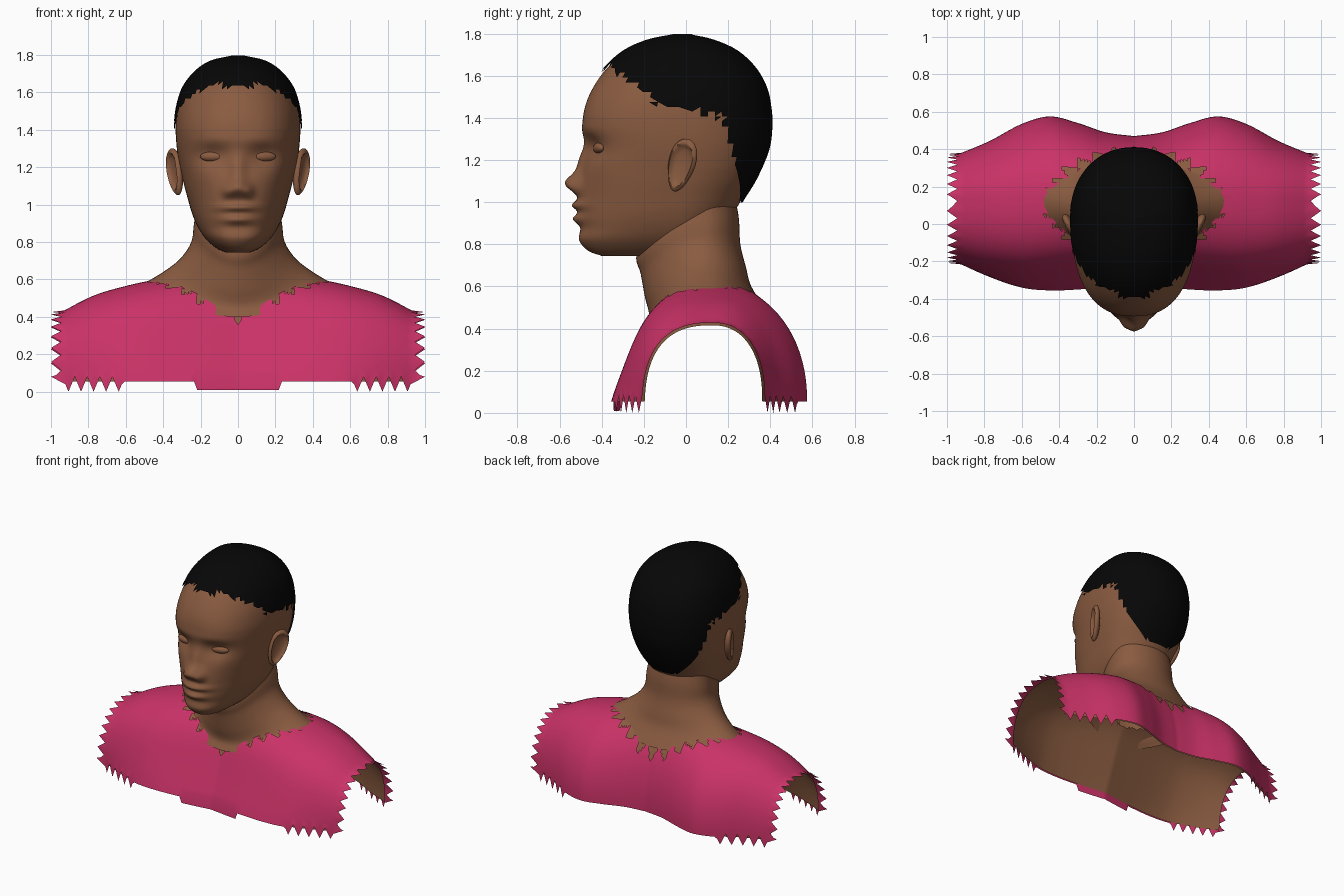
import bpy, bmesh, math
from mathutils import Matrix, Vector

if "Cube" in bpy.data.objects:
    bpy.data.objects.remove(bpy.data.objects["Cube"])


def material(name, rgb):
    m = bpy.data.materials.new(name)
    m.diffuse_color = (*rgb, 1)
    m.use_nodes = True
    m.node_tree.nodes["Principled BSDF"].inputs["Base Color"].default_value = m.diffuse_color
    return m


SKIN = material("brown skin", (0.255, 0.106, 0.052))
SHIRT = material("pink cloth", (0.59, 0.032, 0.135))
HAIR = material("black hair", (0.002, 0.002, 0.002))


def spline(keys, t):
    """Smooth interpolation of rows (t, a, b, ...)."""
    t = min(max(t, keys[0][0]), keys[-1][0])
    i = 0
    while i < len(keys) - 2 and t > keys[i + 1][0]:
        i += 1
    n, h = len(keys) - 1, keys[i + 1][0] - keys[i][0]
    s = (t - keys[i][0]) / h

    def slope(k, c):
        a, b = keys[max(k - 1, 0)], keys[min(k + 1, n)]
        return (b[c] - a[c]) / (b[0] - a[0])
    return [(2*s**3 - 3*s*s + 1) * keys[i][c] + (3*s*s - 2*s**3) * keys[i + 1][c]
            + h * ((s**3 - 2*s*s + s) * slope(i, c) + (s**3 - s*s) * slope(i + 1, c))
            for c in range(1, len(keys[0]))]


def power(v, e):
    return math.copysign(abs(v) ** e, v)


def zigzag(v):
    """Triangle wave of period 1 between 0 and 1."""
    return abs(2 * (v % 1) - 1)


def surface(name, rows, mat, closed, caps=False, drop=None, angle=60):
    """Skin a grid of points; optionally drop triangles for a jagged border."""
    bm = bmesh.new()
    g = [[bm.verts.new(p) for p in r] for r in rows]
    n = len(g[0])
    for a, b in zip(g, g[1:]):
        for j in range(n if closed else n - 1):
            k = (j + 1) % n
            bm.faces.new((a[j], a[k], b[k], b[j]))
    if caps:
        bm.faces.new(g[0][::-1])
        bm.faces.new(g[-1])
    if drop:
        bmesh.ops.triangulate(bm, faces=bm.faces[:])
        bad = [f for f in bm.faces if drop(f.calc_center_median())]
        bmesh.ops.delete(bm, geom=bad, context='FACES')
    bmesh.ops.recalc_face_normals(bm, faces=bm.faces[:])
    return finish(name, bm, mat, angle)


def finish(name, bm, mat, angle=60):
    me = bpy.data.meshes.new(name)
    bm.to_mesh(me)
    bm.free()
    me.materials.append(mat)
    ob = bpy.data.objects.new(name, me)
    bpy.context.collection.objects.link(ob)
    bpy.ops.object.select_all(action='DESELECT')
    ob.select_set(True)
    bpy.context.view_layer.objects.active = ob
    bpy.ops.object.shade_smooth_by_angle(angle=math.radians(angle))
    return ob


# --- head: rings of (z, half width, front y, back y) from chin to crown
HEAD = [(i, *k) for i, k in enumerate([
    (.745, .07, -.40, -.15), (.77, .12, -.465, -.05), (.82, .175, -.507, .09),
    (.88, .215, -.50, .17), (.95, .245, -.505, .225), (1.03, .268, -.505, .275),
    (1.12, .292, -.495, .33), (1.25, .32, -.475, .385), (1.36, .332, -.49, .40),
    (1.45, .332, -.48, .395), (1.54, .318, -.443, .375), (1.63, .285, -.38, .325),
    (1.71, .22, -.29, .24), (1.76, .14, -.18, .13), (1.785, .03, -.06, .02)])]

# face bumps: x, z, spread x, spread z, push in y (mirrored when x > 0)
FACE = [(0, 1.19, .028, .06, -.030), (0, 1.09, .038, .033, -.068),   # nose
        (.055, 1.07, .020, .024, -.032),                              # nostrils
        (.135, 1.262, .055, .042, .030), (.12, 1.34, .08, .025, -.006),  # socket, brow
        (0, .985, .068, .016, -.036), (0, .92, .058, .018, -.034),    # lips
        (.20, 1.0, .05, .07, .012), (.22, 1.17, .05, .04, -.006)]     # cheeks


def head_rows(per_key, n, features):
    rows = []
    for s in range((len(HEAD) - 1) * per_key + 1):
        z, w, yf, yb = spline(HEAD, s / per_key)
        ym = min(.03, (yf + yb) / 2 + .1)
        row = []
        for j in range(n):
            th = 2 * math.pi * j / n
            full = min(max((1.6 - z) / .2, 0), 1)      # face is fuller than the skull
            e = 2 / (2.15 + .3 * full) if math.cos(th) > 0 else 2 / 2.15
            x, c = w * power(math.sin(th), e), power(math.cos(th), e)
            y = ym - c * ((ym - yf) if c > 0 else (yb - ym))
            if features and c > 0:
                for fx, fz, sx, sz, d in FACE:
                    for side in ((1, -1) if fx else (1,)):
                        y += d * math.exp(-.5 * ((x - side * fx) / sx) ** 2
                                          - .5 * ((z - fz) / sz) ** 2)
            row.append((x, y, z))
        rows.append(row)
    return rows


surface("head", head_rows(9, 144, True), SKIN, True, caps=True)

# --- hair: thin shell over the skull with a jagged hairline
HAIRLINE = [(-.60, 1.63), (-.36, 1.625), (-.22, 1.53), (-.12, 1.44), (.09, 1.41),
            (.17, 1.38), (.22, 1.22), (.245, 1.10), (.262, .98), (.5, .97)]


def below_hairline(p):
    for (y0, z0), (y1, z1) in zip(HAIRLINE, HAIRLINE[1:]):
        if y0 <= p.y < y1:
            line = z0 + (z1 - z0) * (p.y - y0) / (y1 - y0)
            tooth = zigzag(p.z / .07) * .07 if p.y > .15 else zigzag(p.y / .06) * .03
            return p.z < line + tooth
    return False


mid = Vector((0, .03, 1.35))
hair_rows = [[mid + (Vector(p) - mid) * 1.028 for p in r] for r in head_rows(4, 72, False)]
surface("hair", hair_rows, HAIR, True, caps=True, drop=below_hairline)

# --- eyes and ears, both sides
for side, label in ((1, "left"), (-1, "right")):
    bm = bmesh.new()
    bmesh.ops.create_uvsphere(bm, u_segments=24, v_segments=14, radius=1)
    bmesh.ops.transform(bm, verts=bm.verts, matrix=Matrix.Translation((side * .14, -.413, 1.257))
                        @ Matrix.Rotation(side * .25, 4, 'Z')
                        @ Matrix.Diagonal((.065, .024, .026, 1)))
    finish(label + "_eye", bm, SKIN)

    bm = bmesh.new()
    bmesh.ops.create_uvsphere(bm, u_segments=32, v_segments=24, radius=1)
    for v in bm.verts:
        r = math.hypot(v.co.y, v.co.z)
        if v.co.x > 0 and r < .8:       # hollow inside the rim
            v.co.x -= 1.2 * (1 - (r / .8) ** 2) ** .5
        v.co.y *= 1 + .22 * v.co.z      # narrow lobe
    m = (Matrix.Translation((.338, -.022, 1.175)) @ Matrix.Rotation(math.radians(-20), 4, 'X')
         @ Matrix.Rotation(math.radians(-24), 4, 'Z') @ Matrix.Rotation(math.radians(10), 4, 'Y')
         @ Matrix.Diagonal((.034, .068, .13, 1)))
    bmesh.ops.transform(bm, verts=bm.verts, matrix=Matrix.Diagonal((side, 1, 1, 1)) @ m)
    bmesh.ops.recalc_face_normals(bm, faces=bm.faces[:])
    finish(label + "_ear", bm, SKIN)

# --- neck: half width, front y, back y, then z at front, side and back
NECK = [(i, *k) for i, k in enumerate([
    (.21, -.17, .225, 1.0, 1.03, 1.06), (.235, -.235, .25, .76, .90, .93),
    (.25, -.215, .258, .66, .80, .80), (.31, -.195, .285, .55, .71, .69),
    (.40, -.175, .31, .46, .64, .60), (.50, -.20, .38, .40, .58, .49)])]
rows = []
for s in range(26):
    rx, yf, yb, zf, zs, zb = spline(NECK, s / 5)
    row = []
    for j in range(64):
        th = 2 * math.pi * j / 64
        c, ym = math.cos(th), .08 + .05 * max(0, s - 12) / 13
        y = ym - c * ((ym - yf) if c > 0 else (yb - ym))
        row.append((rx * math.sin(th), y, zs + ((zf if c > 0 else zb) - zs) * c * c))
    rows.append(row)
surface("neck", rows, SKIN, True)

# --- shoulders: arches along x, given as |x|, front y, back y, top z
ARCH = [(0, -.315, .47, .64), (.15, -.335, .49, .635), (.3, -.35, .54, .62),
        (.45, -.355, .575, .597), (.6, -.34, .535, .565), (.78, -.28, .44, .51),
        (1.0, -.18, .35, .395)]


def shoulder_rows(inset, xmax, teeth, nx=112, nt=60):
    rows = []
    for i in range(nx + 1):
        x0 = xmax * (2 * i / nx - 1)
        ax = abs(x0)
        yf, yb, top = spline(ARCH, ax)
        ya = .17 - .05 * ax
        row = []
        for j in range(nt + 1):
            t = math.pi * j / nt
            c = math.cos(t)
            e = 2 / (2.1 + .4 * ax * ax if c > 0 else 2.05 + .3 * ax * ax)
            w = abs(math.sin(t)) ** e
            y = power(c, e) * ((ya - yf if c > 0 else yb - ya) - inset)
            if c > 0:                           # chest slopes nearly straight
                y *= 1 - .13 * math.sin(math.pi * w) * (1 - ax * ax)
            y, z, x = ya - y, .055 + w * (top - inset - .055), x0
            if teeth and i in (0, nx):          # torn sleeve edge
                x = math.copysign(.945 + .055 * zigzag(j / 4), x0)
            if teeth and j in (0, nt):          # torn hem
                if ax > .62:
                    z = .08 * zigzag(i / 4)
                elif ax < .22 and j == 0:
                    z = .01
            row.append((x, y, z))
        rows.append(row)
    return rows


def inside(rx, ry, yc, tooth):
    def test(p):
        a = math.atan2(p.x / rx, (p.y - yc) / ry)
        r = math.hypot(p.x / rx, (p.y - yc) / ry)
        return p.z > .3 and r < 1 + tooth * (zigzag(a * 28 / math.tau) - .5)
    return test


surface("shoulders", shoulder_rows(.012, .94, False), SKIN, False, drop=inside(.40, .21, .1, 0))
surface("shirt", shoulder_rows(0, .94, True), SHIRT, False, drop=inside(.45, .28, .11, .2))
